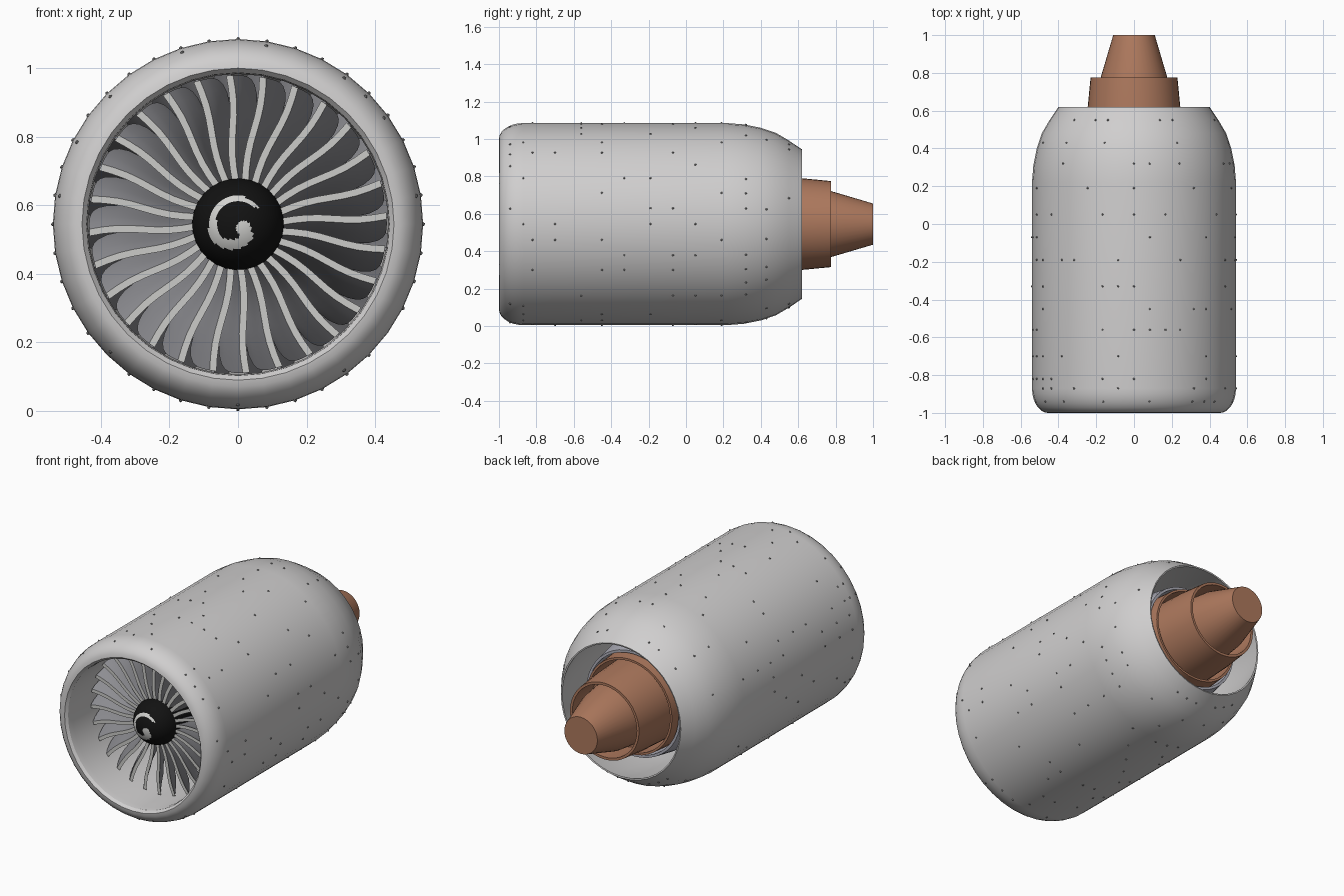
import bpy, bmesh, random
from math import sin, cos, pi, atan2, hypot, radians
from mathutils import Matrix, Vector

random.seed(4)
AXIS_Z = 0.545

cube = bpy.data.objects.get("Cube")
if cube:
    bpy.data.objects.remove(cube, do_unlink=True)


def material(name, r, g, b):
    m = bpy.data.materials.new(name)
    m.use_nodes = True
    m.diffuse_color = (r, g, b, 1)
    m.node_tree.nodes["Principled BSDF"].inputs["Base Color"].default_value = (r, g, b, 1)
    return m


cowl_grey = material("cowl light grey", 0.63, 0.62, 0.62)
blade_grey = material("blade grey", 0.27, 0.27, 0.29)
edge_grey = material("blade edge pale grey", 0.6, 0.6, 0.58)
casing_blue = material("casing blue grey", 0.42, 0.42, 0.48)
copper = material("nozzle copper", 0.42, 0.19, 0.11)
black = material("spinner black", 0.006, 0.006, 0.006)
white = material("swirl white", 0.65, 0.65, 0.63)
rivet_grey = material("rivet grey", 0.3, 0.3, 0.3)


def finish(name, bm, mats, angle=35):
    """Turn a bmesh into a smooth-by-angle object on the engine axis."""
    bmesh.ops.recalc_face_normals(bm, faces=bm.faces)
    mesh = bpy.data.meshes.new(name)
    bm.to_mesh(mesh)
    bm.free()
    for m in mats:
        mesh.materials.append(m)
    ob = bpy.data.objects.new(name, mesh)
    ob.location.z = AXIS_Z
    bpy.context.collection.objects.link(ob)
    bpy.ops.object.select_all(action="DESELECT")
    ob.select_set(True)
    bpy.context.view_layer.objects.active = ob
    bpy.ops.object.shade_smooth_by_angle(angle=radians(angle))
    return ob


def lathe_mesh(profile, segs, closed=False):
    """Revolve (y, radius) points about the y axis."""
    bm = bmesh.new()
    rings = []
    for y, r in profile:
        if r == 0:
            rings.append([bm.verts.new((0, y, 0))] * segs)
        else:
            rings.append([bm.verts.new((r * cos(2 * pi * i / segs), y, r * sin(2 * pi * i / segs)))
                          for i in range(segs)])
    pairs = list(zip(rings, rings[1:]))
    if closed:
        pairs.append((rings[-1], rings[0]))
    for a, b in pairs:
        for i in range(segs):
            k = (i + 1) % segs
            corners = list(dict.fromkeys((a[i], a[k], b[k], b[i])))
            bm.faces.new(corners)
    return bm


def lathe(name, profile, mat, segs=40, closed=False, angle=35):
    return finish(name, lathe_mesh(profile, segs, closed), [mat], angle)


# Cowl: rounded inlet lip, straight barrel, tapering tail, hollow duct
lip = [(-0.87 - 0.13 * sin(a), 0.455 + 0.085 * cos(a)) for a in [pi / 2 * i / 7 for i in range(7, -1, -1)]]
tail = [(0.22, 0.54), (0.31, 0.533), (0.40, 0.515), (0.48, 0.488), (0.55, 0.447), (0.62, 0.4)]
outer = lip + tail
duct = [(0.618, 0.392), (0.45, 0.43), (0.2, 0.45), (-0.5, 0.445), (-0.95, 0.438), (-0.985, 0.442)]
lathe("cowl", outer + duct, cowl_grey, closed=True, angle=25)


def cowl_radius(y):
    for (y0, r0), (y1, r1) in zip(outer, outer[1:]):
        if y0 <= y <= y1:
            return r0 + (r1 - r0) * (y - y0) / max(y1 - y0, 1e-6)
    return 0.54


# Rivets scattered on rows around the cowl
bm = bmesh.new()
for y in (-0.94, -0.87, -0.82, -0.7, -0.56, -0.45, -0.33, -0.19, -0.07, 0.05, 0.19, 0.32, 0.43, 0.55):
    for slot in random.sample(range(40), 12):
        a = 2 * pi * slot / 40
        r = cowl_radius(y)
        bmesh.ops.create_icosphere(bm, subdivisions=1, radius=0.006,
                                   matrix=Matrix.Translation((r * cos(a), y, r * sin(a))))
finish("cowl_rivets", bm, [rivet_grey])

# Spinner with a spiral painted on its nose faces
rad, nose = 0.134, 0.14
prof = [(-0.76 - nose * cos(a), rad * sin(a)) for a in [pi / 2 * i / 30 for i in range(31)]]
prof[0] = (-0.76 - nose, 0)
bm = lathe_mesh(prof + [(-0.52, rad), (-0.5, 0)], 96)
for f in bm.faces:
    c = f.calc_center_median()
    r = hypot(c.x, c.z)
    turn = (radians(-30) - atan2(c.z, c.x)) % (2 * pi)
    mid = 0.035 + 0.04 * min(1, turn / 2.0)
    half = 0.019 - 0.0028 * turn
    on_tail = turn < 5.1 and abs(r - mid) < half
    on_head = hypot(c.x - 0.016, c.z + 0.012) < 0.022
    f.material_index = int(c.y < -0.76 and (on_tail or on_head))
finish("spinner", bm, [black, white])


def blade_ring(name, count, y0, depth, twist, r_in, r_out, thick, mats, sway=0.0):
    """Twisted blades with rounded trailing tips; the leading edge has its own colour."""
    bm = bmesh.new()
    n_r, n_c = 8, 6
    for b in range(count):
        base = 2 * pi * (b + 0.25) / count
        grid = {}
        for s in (-1, 1):
            for i in range(n_r + 1):
                for j in range(n_c + 1):
                    u, t = j / n_c, i / n_r
                    tip = r_out - 0.05 * u ** 4
                    r = r_in + (tip - r_in) * t
                    a = base - twist * u ** 0.85 + (sway * sin(2 * pi * t) + s * thick * (1 - 0.7 * u) / 2) / r
                    grid[s, i, j] = bm.verts.new((r * cos(a), y0 + depth * u, r * sin(a)))
        for s in (-1, 1):
            for i in range(n_r):
                for j in range(n_c):
                    bm.faces.new([grid[s, i, j], grid[s, i + 1, j], grid[s, i + 1, j + 1], grid[s, i, j + 1]])
        for i in range(n_r):
            for j in (0, n_c):
                f = bm.faces.new([grid[-1, i, j], grid[1, i, j], grid[1, i + 1, j], grid[-1, i + 1, j]])
                f.material_index = int(j == 0)
        for j in range(n_c):
            for i in (0, n_r):
                bm.faces.new([grid[-1, i, j], grid[1, i, j], grid[1, i, j + 1], grid[-1, i, j + 1]])
    return finish(name, bm, mats)


# Fan in the inlet and guide vanes in the bypass duct
blade_ring("fan_blades", 28, -0.78, 0.14, radians(11), 0.125, 0.434, 0.02, [blade_grey, edge_grey], 0.006)
blade_ring("guide_vanes", 28, -0.25, 0.2, radians(-8), 0.3, 0.446, 0.01, [blade_grey, blade_grey])

# Core casing behind the fan
lathe("core_casing", [(-0.52, 0), (-0.52, 0.2), (-0.4, 0.29), (-0.2, 0.34), (0.35, 0.34),
                      (0.5, 0.315), (0.5, 0.3), (0.3, 0.3), (0.3, 0)], casing_blue)

# Copper exhaust: outer ring, nozzle sleeve and tail cone
lathe("exhaust_ring", [(0.28, 0.305), (0.54, 0.285), (0.54, 0.272), (0.28, 0.285)], copper, closed=True)
lathe("exhaust_nozzle", [(0.28, 0.26), (0.62, 0.245), (0.775, 0.23), (0.775, 0.215), (0.6, 0.215), (0.6, 0)], copper)
lathe("tail_cone", [(0.58, 0), (0.58, 0.2), (0.77, 0.178), (1.0, 0.11), (1.0, 0)], copper)
